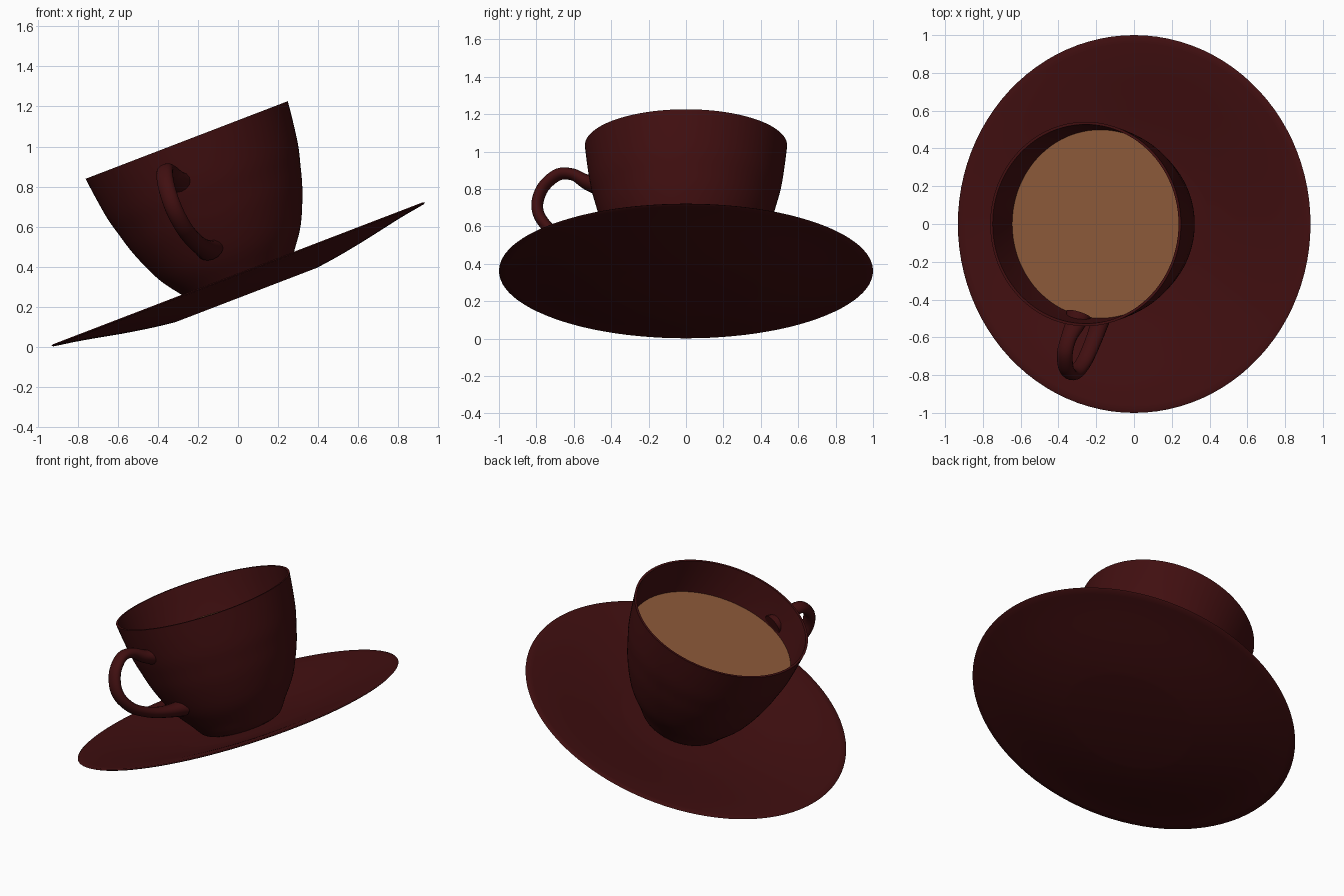
import bpy, bmesh, math
from mathutils import Matrix, Vector

if "Cube" in bpy.data.objects:
    bpy.data.objects.remove(bpy.data.objects["Cube"])

# Everything is modelled upright around z, then tipped as one
TIP = Matrix.Translation((0, 0, 0.365)) @ Matrix.Rotation(math.radians(-21), 4, 'Y')


def material(name, rgb):
    m = bpy.data.materials.new(name)
    m.diffuse_color = (*rgb, 1)
    m.use_nodes = True
    m.node_tree.nodes["Principled BSDF"].inputs["Base Color"].default_value = m.diffuse_color
    return m


maroon = material("dark_maroon_glaze", (0.052, 0.0047, 0.0052))
cream = material("beige_lining", (0.25, 0.175, 0.118))
brown = material("milky_coffee", (0.262, 0.100, 0.041))


def smooth_path(pts, steps=4):
    """Catmull-Rom curve through the points."""
    p = [Vector(q) for q in pts]
    p = [2 * p[0] - p[1]] + p + [2 * p[-1] - p[-2]]
    out = []
    for a, b, c, d in zip(p, p[1:], p[2:], p[3:]):
        for i in range(steps):
            t = i / steps
            out.append(0.5 * (2 * b + (c - a) * t + (2 * a - 5 * b + 4 * c - d) * t * t
                              + (3 * b - a - 3 * c + d) * t ** 3))
    return [tuple(q) for q in out] + [tuple(pts[-1])]


def add(name, mesh, mats, angle=40):
    ob = bpy.data.objects.new(name, mesh)
    bpy.context.collection.objects.link(ob)
    mesh.materials.clear()
    for m in mats:
        mesh.materials.append(m)
    mesh.transform(TIP)
    bpy.ops.object.select_all(action='DESELECT')
    ob.select_set(True)
    bpy.context.view_layer.objects.active = ob
    bpy.ops.object.shade_smooth_by_angle(angle=math.radians(angle))
    return ob


def lathe(name, profile, mats, rule=None, segments=96):
    bm = bmesh.new()
    vs = [bm.verts.new((r, 0, z)) for r, z in profile]
    es = [bm.edges.new(pair) for pair in zip(vs, vs[1:])]
    bmesh.ops.spin(bm, geom=vs + es, cent=(0, 0, 0), axis=(0, 0, 1),
                   angle=math.tau, steps=segments)
    bmesh.ops.remove_doubles(bm, verts=bm.verts, dist=1e-4)
    bmesh.ops.recalc_face_normals(bm, faces=bm.faces)
    if rule:
        bm.normal_update()
        for f in bm.faces:
            f.material_index = rule(f)
    mesh = bpy.data.meshes.new(name)
    bm.to_mesh(mesh)
    bm.free()
    return add(name, mesh, mats)


# Saucer: shallow dish with a flat middle
under = smooth_path([(0.38, -0.114), (0.5, -0.098), (0.65, -0.072), (0.85, -0.032), (0.99, -0.009)])
upper = smooth_path([(0.99, 0.002), (0.85, -0.015), (0.65, -0.05), (0.5, -0.076), (0.36, -0.095)])
lathe("saucer", [(0, -0.114)] + under + [(1.0, -0.003)] + upper + [(0, -0.095)], [maroon])

# Cup: outer wall, thin rim, inner wall
outer = smooth_path([(0.20, -0.097), (0.245, -0.075), (0.295, -0.005), (0.38, 0.115), (0.45, 0.275),
                     (0.487, 0.4), (0.51, 0.49), (0.527, 0.6), (0.541, 0.715)])
inner = smooth_path([(0.527, 0.715), (0.514, 0.6), (0.497, 0.49), (0.474, 0.4), (0.436, 0.275),
                     (0.365, 0.125), (0.22, 0.0)])


def lining(face):
    c = face.calc_center_median()
    return int(face.normal.x * c.x + face.normal.y * c.y < -0.01)


lathe("cup", [(0, -0.097)] + outer + inner + [(0, -0.01)], [maroon, cream], lining)

# Coffee: disc level with the rim
lathe("coffee", [(0, 0.50), (0.503, 0.50), (0.49, 0.46), (0, 0.46)], [brown])

# Handle: swept loop (radius, height, thickness), widened sideways
loop = smooth_path([(0.49, 0.53, 1.6), (0.55, 0.555, 1.25), (0.62, 0.602, 1.0), (0.70, 0.61, 1.0),
                    (0.775, 0.555, 1.0), (0.81, 0.485, 1.0), (0.815, 0.42, 1.0), (0.79, 0.355, 1.0),
                    (0.73, 0.285, 1.0), (0.62, 0.222, 1.05), (0.51, 0.185, 1.2), (0.39, 0.16, 1.6)], 5)
curve = bpy.data.curves.new("handle_path", 'CURVE')
curve.dimensions = '3D'
curve.bevel_depth = 0.031
curve.bevel_resolution = 6
curve.use_fill_caps = True
spline = curve.splines.new('POLY')
spline.points.add(len(loop) - 1)
for point, (r, z, thick) in zip(spline.points, loop):
    point.co = (0, -r, z, 1)
    point.radius = thick
helper = bpy.data.objects.new("handle_path", curve)
bpy.context.collection.objects.link(helper)
bpy.context.view_layer.update()
tube = bpy.data.meshes.new_from_object(helper.evaluated_get(bpy.context.evaluated_depsgraph_get()))
bpy.data.objects.remove(helper)
tube.transform(Matrix.Rotation(math.radians(-13), 4, 'Z') @ Matrix.Diagonal((1.4, 1, 1, 1)))
add("handle", tube, [maroon], 60)
